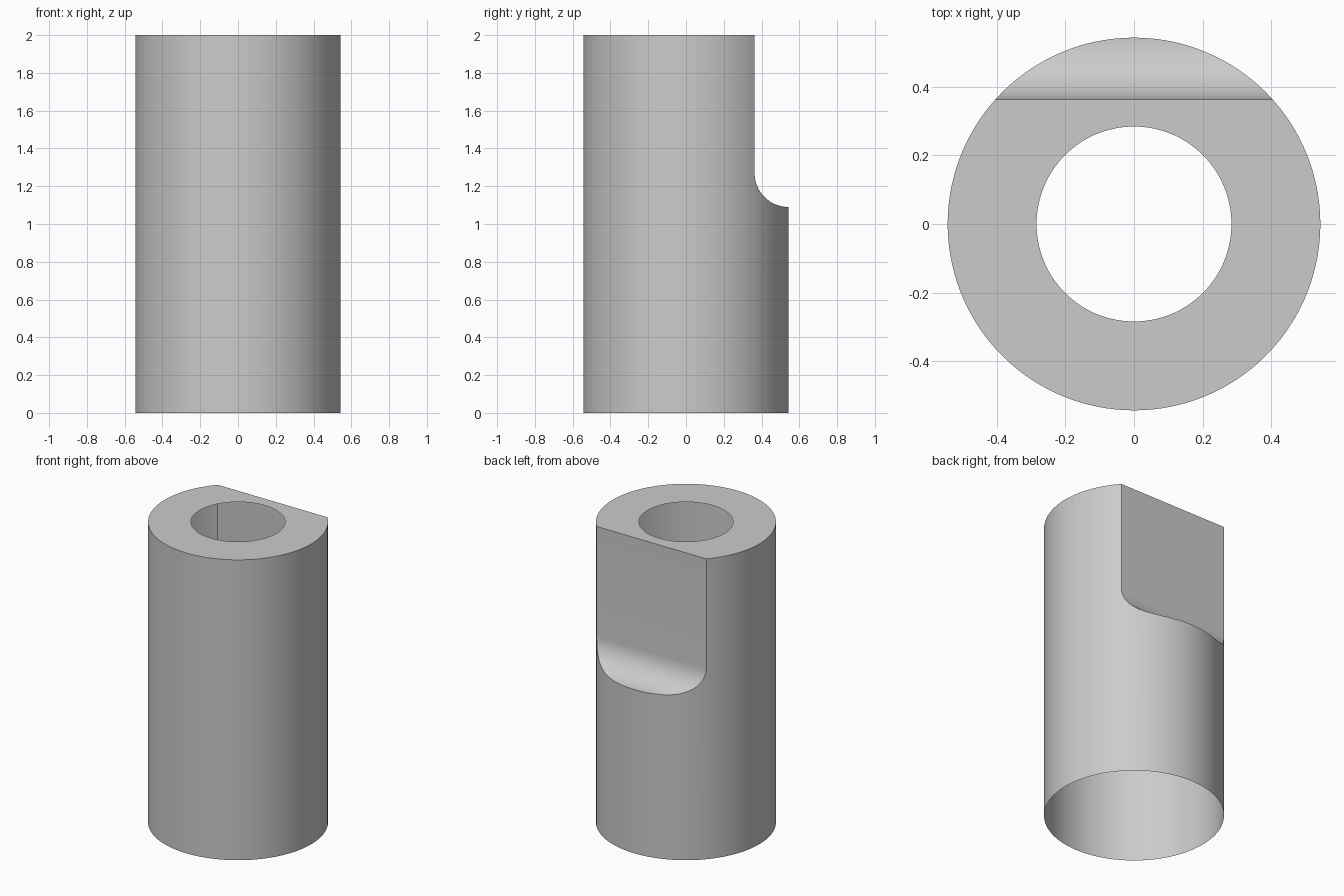
import bpy, bmesh, math

if "Cube" in bpy.data.objects:
    bpy.data.objects.remove(bpy.data.objects["Cube"])

R, BORE, H = 0.543, 0.284, 2.0      # outer radius, top opening radius, height
FLAT = 0.363                        # y of the milled flat
FIL = R - FLAT                      # fillet radius at the foot of the flat
ZF = 1.09 + FIL                     # height where flat meets fillet
A = math.asin(FLAT / R)             # angle of the flat's corner

bm = bmesh.new()


def face(*pts):
    """Add a face, dropping coincident neighbouring points."""
    keep = [p for i, p in enumerate(pts) if math.dist(p, pts[i - 1]) > 1e-6]
    bm.faces.new([bm.verts.new(p) for p in keep])


def polar(r, a, z):
    return (r * math.cos(a), r * math.sin(a), z)


# Full-height wall and the top rim around the opening
N = 96
angles = [math.pi - A + (math.pi + 2 * A) * i / N for i in range(N + 1)]
for a, b in zip(angles, angles[1:]):
    for lo, hi in ((0, ZF), (ZF, H)):
        face(polar(R, a, lo), polar(R, b, lo), polar(R, b, hi), polar(R, a, hi))
    face(polar(R, a, H), polar(R, b, H), polar(BORE, b, H), polar(BORE, a, H))

# Fillet curve where it runs out through the right half of the wall
M = 24
run = []
for k in range(M + 1):
    t = math.pi / 2 * (1 - (1 - k / M) ** 2)
    y = R - FIL * math.cos(t)
    run.append((math.sqrt(max(R * R - y * y, 0)), y, ZF - FIL * math.sin(t)))


def mirror(p):
    return (-p[0], p[1], p[2])


def foot(p):
    return (p[0], p[1], 0)


# Lower wall under the cut, and the fillet surface
for p, q in zip(run, run[1:]):
    face(foot(p), foot(q), q, p)
    mp, mq = mirror(p), mirror(q)
    face(foot(mq), foot(mp), mp, mq)
    face(p, q, mq, mp)

# Milled flat, and the rim between it and the opening
right, left = polar(R, A, H), polar(R, math.pi - A, H)
face(run[0], mirror(run[0]), left, right)
K = 32
face(right, left, *[polar(BORE, math.pi - A - (math.pi - 2 * A) * i / K, H)
                    for i in range(K + 1)])

bmesh.ops.remove_doubles(bm, verts=bm.verts[:], dist=1e-5)
mesh = bpy.data.meshes.new("sleeve")
bm.to_mesh(mesh)
bm.free()

# Open-bottomed sleeve in plain grey
grey = bpy.data.materials.new("light grey")
grey.diffuse_color = (0.6, 0.6, 0.6, 1)
grey.use_nodes = True
grey.node_tree.nodes["Principled BSDF"].inputs["Base Color"].default_value = grey.diffuse_color
mesh.materials.append(grey)
sleeve = bpy.data.objects.new("sleeve", mesh)
bpy.context.collection.objects.link(sleeve)
bpy.context.view_layer.objects.active = sleeve
sleeve.select_set(True)
bpy.ops.object.shade_smooth_by_angle(angle=math.radians(30))
